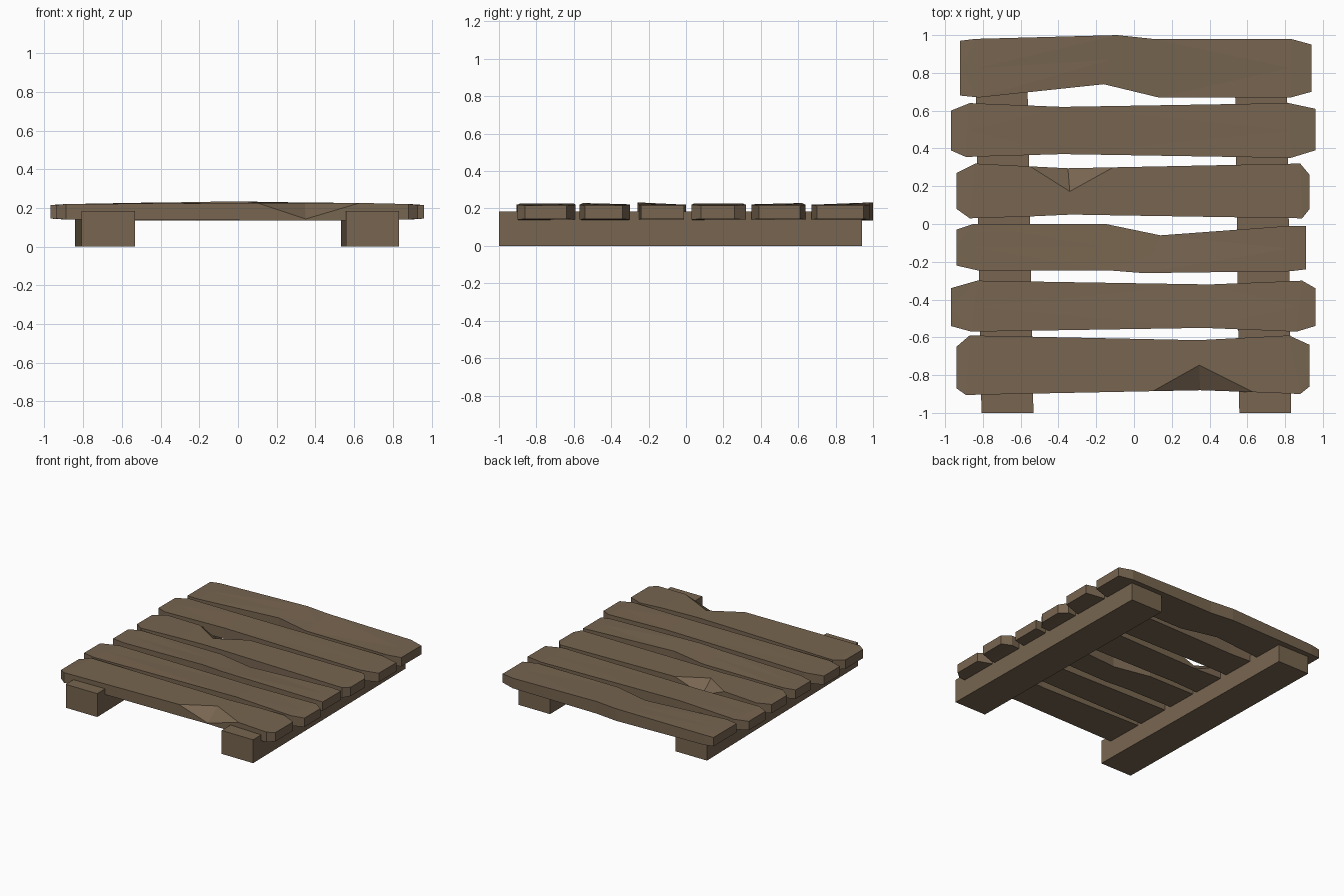
import bpy, bmesh

if "Cube" in bpy.data.objects:
    bpy.data.objects.remove(bpy.data.objects["Cube"])

wood = bpy.data.materials.new("weathered_wood")
wood.diffuse_color = (0.185, 0.130, 0.080, 1)
wood.use_nodes = True
wood.node_tree.nodes["Principled BSDF"].inputs["Base Color"].default_value = wood.diffuse_color


def make(name, bm):
    bmesh.ops.recalc_face_normals(bm, faces=bm.faces)
    me = bpy.data.meshes.new(name)
    bm.to_mesh(me)
    bm.free()
    me.materials.append(wood)
    ob = bpy.data.objects.new(name, me)
    bpy.context.collection.objects.link(ob)


def plank(name, stations, chip=None, tilt=0.0):
    """Loft stations (back x, back y, front x, front y) from left to right.
    chip = (station, ring index of the top edge that is knocked down)."""
    bm = bmesh.new()
    rings = []
    last = len(stations) - 1
    for i, (xb, yb, xf, yf) in enumerate(stations):
        d = min(i, last - i)
        top = (0.215, 0.22, 0.226)[min(d, 2)]
        bot = (0.145, 0.14, 0.136)[min(d, 2)]
        t = tilt if d >= 2 else 0
        pts = [[xb, yb, bot], [xb, yb, top + t],
               [(xb + xf) / 2, (yb + yf) / 2, top],
               [xf, yf, top - t], [xf, yf, bot]]
        if chip and chip[0] == i:
            pts[chip[1]][2] = 0.143
        rings.append([bm.verts.new(p) for p in pts])
    for a, b in zip(rings, rings[1:]):
        bm.faces.new((a[0], a[1], b[1], b[0]))
        bm.faces.new((a[3], a[4], b[4], b[3]))
        bm.faces.new((a[4], a[0], b[0], b[4]))
        # top halves: the diagonal runs from the higher outer edge to the middle
        for e in (1, 3):
            if a[e].co.z >= b[e].co.z:
                bm.faces.new((a[e], a[2], b[2]))
                bm.faces.new((a[e], b[2], b[e]))
            else:
                bm.faces.new((a[e], a[2], b[e]))
                bm.faces.new((a[2], b[2], b[e]))
    bm.faces.new(rings[0])
    bm.faces.new(rings[-1])
    make(name, bm)


# slats, from back to front
plank("slat_1", [(-.92, .97, -.92, .68), (-.84, .98, -.82, .67), (-.09, 1.0, -.16, .74),
                 (.10, .98, .13, .67), (.83, .98, .83, .67), (.94, .95, .94, .70)], tilt=.006)
plank("slat_2", [(-.97, .60, -.97, .39), (-.87, .64, -.89, .355), (-.38, .62, -.38, .37),
                 (.82, .64, .83, .35), (.96, .61, .96, .39)], tilt=.003)
plank("slat_3", [(-.94, .27, -.94, .08), (-.84, .32, -.87, .03), (-.55, .305, -.55, .04),
                 (-.35, .295, -.33, .05), (-.11, .30, -.11, .046),
                 (.88, .32, .89, .03), (.93, .26, .93, .08)], chip=(3, 1))
plank("slat_4", [(-.94, -.03, -.94, -.22), (-.85, 0, -.83, -.245), (-.15, 0, -.14, -.245),
                 (.14, -.06, .05, -.26), (.82, -.01, .83, -.25), (.91, -.01, .91, -.24)], tilt=-.006)
plank("slat_5", [(-.97, -.34, -.97, -.54), (-.83, -.30, -.86, -.57), (.40, -.32, .37, -.55),
                 (.89, -.30, .86, -.57), (.96, -.34, .96, -.54)], tilt=-.003)
plank("slat_6", [(-.94, -.65, -.94, -.87), (-.87, -.59, -.89, -.905), (.10, -.61, .10, -.885),
                 (.34, -.615, .35, -.88), (.63, -.60, .63, -.89),
                 (.82, -.59, .88, -.90), (.93, -.64, .93, -.86)], chip=(3, 3))

# slightly skewed runners under the slats: centre x at the front and at the back
for name, cf, cb in (("left_runner", -.67, -.705), ("right_runner", .695, .67)):
    bm = bmesh.new()
    bmesh.ops.create_cube(bm, size=1)
    for v in bm.verts:
        front = v.co.y < 0
        v.co = ((cf if front else cb) + v.co.x * .275,
                -1.0 if front else .94,
                (v.co.z + .5) * .185)
    make(name, bm)
